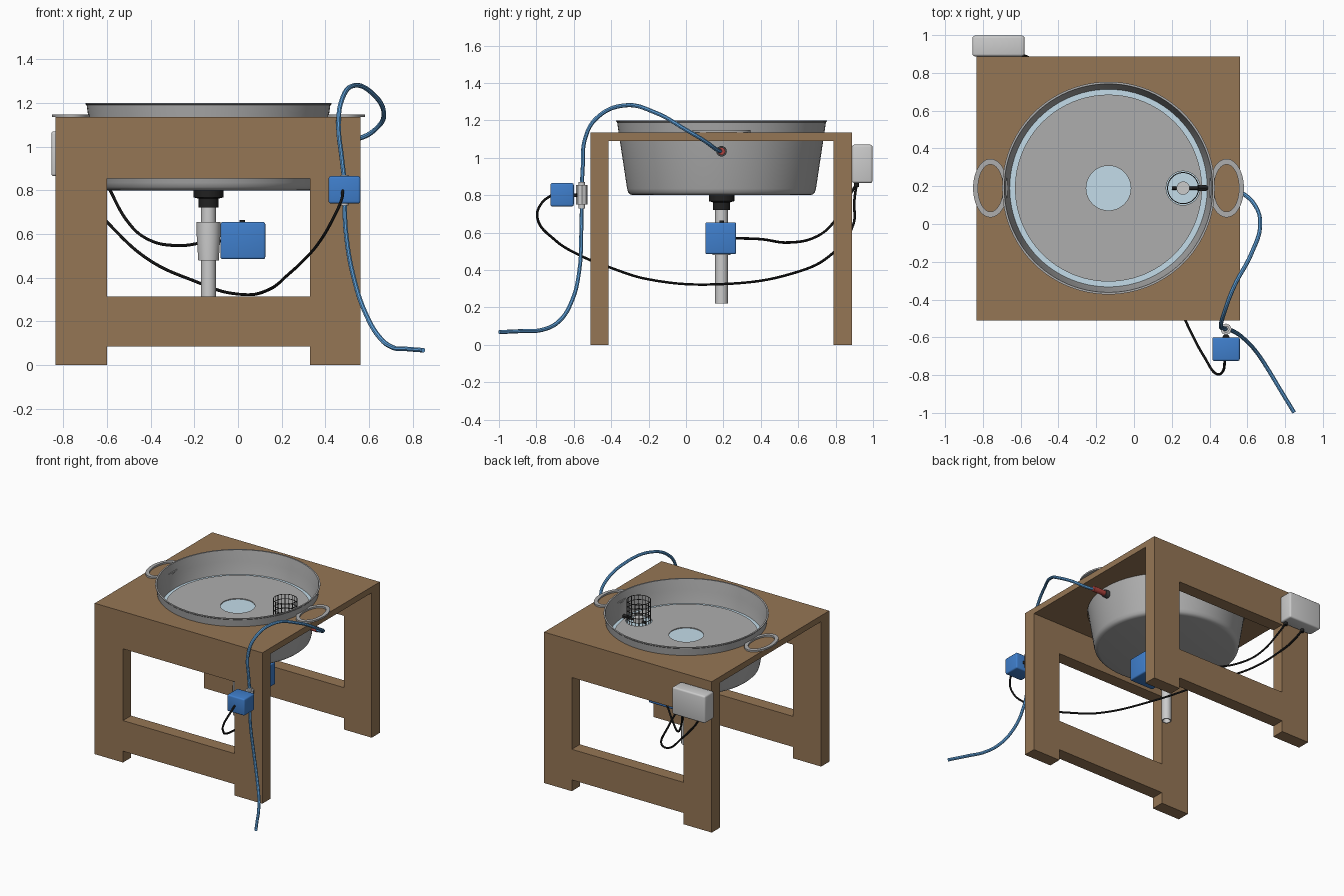
import bpy, bmesh
from math import sin, cos, pi, radians
from mathutils import Matrix, Vector

if "Cube" in bpy.data.objects:
    bpy.data.objects.remove(bpy.data.objects["Cube"])


def material(name, rgb):
    m = bpy.data.materials.new(name)
    m.diffuse_color = (*rgb, 1)
    m.use_nodes = True
    m.node_tree.nodes["Principled BSDF"].inputs["Base Color"].default_value = m.diffuse_color
    return m


WOOD = material("wood", (0.30, 0.18, 0.09))
BLUE = material("blue_plastic", (0.05, 0.21, 0.60))
HOSE = material("hose_blue", (0.12, 0.38, 0.75))
WATER = material("water", (0.55, 0.72, 0.82))
BLACK = material("black_rubber", (0.015, 0.015, 0.015))
DARK = material("dark_wire", (0.06, 0.06, 0.06))
RED = material("red_sleeve", (0.45, 0.06, 0.05))
STEEL = material("steel", (0.42, 0.42, 0.42))
CX, CY = -0.135, 0.19          # basin axis
SX = 0.26                      # strainer axis (same y)


def finish(ob, mat, smooth=True):
    ob.data.materials.clear()
    if mat:
        ob.data.materials.append(mat)
    bpy.ops.object.select_all(action='DESELECT')
    ob.select_set(True)
    bpy.context.view_layer.objects.active = ob
    if ob.type == 'CURVE':
        bpy.ops.object.convert(target='MESH')
        ob = bpy.context.object
    if smooth:
        bpy.ops.object.shade_smooth_by_angle(angle=radians(35))
    return ob


def from_bmesh(name, bm, mat, smooth=True):
    bmesh.ops.recalc_face_normals(bm, faces=bm.faces)
    me = bpy.data.meshes.new(name)
    bm.to_mesh(me)
    bm.free()
    ob = bpy.data.objects.new(name, me)
    bpy.context.collection.objects.link(ob)
    return finish(ob, mat, smooth)


def box(name, lo, hi, mat, bevel=0.0):
    bm = bmesh.new()
    bmesh.ops.create_cube(bm, size=1)
    for v in bm.verts:
        v.co = Vector([l + (h - l) * (c + 0.5) for l, h, c in zip(lo, hi, v.co)])
    if bevel:
        bmesh.ops.bevel(bm, geom=bm.edges[:], offset=bevel, segments=3,
                        profile=0.5, affect='EDGES')
    return from_bmesh(name, bm, mat)


def lathe(name, profile, pos, mat=None, n=32, along_x=False):
    """Spin (radius, height) points about z, or about x when along_x."""
    bm = bmesh.new()
    rings = [[bm.verts.new((r * cos(2 * pi * i / n), r * sin(2 * pi * i / n), z))
              for i in range(n)] for r, z in profile]
    for a, b in zip(rings, rings[1:]):
        for i in range(n):
            j = (i + 1) % n
            bm.faces.new((a[i], a[j], b[j], b[i]))
    bmesh.ops.remove_doubles(bm, verts=bm.verts[:], dist=1e-5)
    rot = Matrix.Rotation(pi / 2, 4, 'Y') if along_x else Matrix()
    bm.transform(Matrix.Translation(pos) @ rot)
    return from_bmesh(name, bm, mat)


def cyl(name, r, z0, z1, pos, mat=None, n=32, along_x=False):
    return lathe(name, [(0, z0), (r, z0), (r, z1), (0, z1)], pos, mat, n, along_x)


def plate(name, loops, thick, matrix, mat):
    """Flat plate from an outline and holes, centred on its own plane."""
    cu = bpy.data.curves.new(name, 'CURVE')
    cu.dimensions = '2D'
    cu.fill_mode = 'BOTH'
    cu.extrude = thick / 2
    for pts in loops:
        s = cu.splines.new('POLY')
        s.points.add(len(pts) - 1)
        for p, (x, y) in zip(s.points, pts):
            p.co = (x, y, 0, 1)
        s.use_cyclic_u = True
    ob = bpy.data.objects.new(name, cu)
    bpy.context.collection.objects.link(ob)
    ob.matrix_world = matrix
    return finish(ob, mat)


def tube(name, paths, r, mat, cyclic=False):
    cu = bpy.data.curves.new(name, 'CURVE')
    cu.dimensions = '3D'
    cu.bevel_depth = r
    cu.bevel_resolution = 2
    cu.resolution_u = 8 if not cyclic else 4
    cu.use_fill_caps = True
    for pts in paths:
        s = cu.splines.new('BEZIER')
        s.bezier_points.add(len(pts) - 1)
        for p, co in zip(s.bezier_points, pts):
            p.co = co
            p.handle_left_type = p.handle_right_type = 'AUTO'
        s.use_cyclic_u = cyclic
    ob = bpy.data.objects.new(name, cu)
    bpy.context.collection.objects.link(ob)
    return finish(ob, mat)


def ellipse(cx, cy, rx, ry, n=64):
    return [(cx + rx * cos(2 * pi * i / n), cy + ry * sin(2 * pi * i / n)) for i in range(n)]


def rect(x0, x1, y0, y1):
    return [(x0, y0), (x1, y0), (x1, y1), (x0, y1)]


# Wooden stand: two window panels and a top with a round cut-out
L, R, WL, WR, TOP = -0.835, 0.56, -0.60, 0.33, 1.135
outline = [(L, 0), (WL, 0), (WL, 0.085), (WR, 0.085), (WR, 0), (R, 0), (R, TOP), (L, TOP)]
for name, y in (("front_panel", -0.462), ("back_panel", 0.838)):
    plate(name, [outline, rect(WL, WR, 0.315, 0.855)], 0.097,
          Matrix.Translation((0, y, 0)) @ Matrix.Rotation(pi / 2, 4, 'X'), WOOD)
plate("table_top", [rect(L, R, -0.4135, 0.7895), ellipse(CX, CY, 0.549, 0.549, 96)],
      0.045, Matrix.Translation((0, 0, TOP - 0.0225)), WOOD)

# Basin with a thin double wall and flat side handles
lathe("basin", [(0, 0.80), (0.47, 0.80), (0.487, 0.804), (0.499, 0.815), (0.505, 0.835),
                (0.548, 1.12), (0.558, 1.19), (0.563, 1.195), (0.563, 1.2), (0.552, 1.2),
                (0.538, 1.12), (0.495, 0.835), (0.48, 0.812), (0, 0.812)],
      (CX, CY, 0), STEEL, 96)
for side, name in ((-1, "left_handle"), (1, "right_handle")):
    x = CX + side * 0.625
    plate(name, [ellipse(x, CY, 0.092, 0.155), ellipse(x, CY, 0.066, 0.125)],
          0.012, Matrix.Translation((0, 0, 1.142)), STEEL)

# Water and the grey disc lying in it
cyl("water", 0.523, 1.024, 1.028, (CX, CY, 0), WATER, 96)
plate("floor_disc", [ellipse(CX, CY, 0.495, 0.495, 96), ellipse(CX, CY, 0.118, 0.118),
                     ellipse(SX, CY, 0.09, 0.09, 32)],
      0.006, Matrix.Translation((0, 0, 1.033)), STEEL)

# Wire strainer with float and inlet arm
N, RC = 20, 0.082
circ = lambda z: [(x, y, z) for x, y in ellipse(SX, CY, RC, RC, 16)]
tube("strainer_rings", [circ(1.02 + 0.034 * k) for k in range(6)], 0.0025, DARK, True)
tube("strainer_wires", [[(x, y, 1.02), (x, y, 1.19)]
                        for x, y in ellipse(SX, CY, RC, RC, N)], 0.002, DARK)
cyl("float", 0.035, 1.0, 1.06, (SX, CY, 0))
cyl("inlet_arm", 0.009, 0.20, 0.46, (0, CY, 1.035), BLACK, 16, True)
cyl("inlet_nut", 0.018, 0.335, 0.385, (0, CY, 1.035), BLACK, 6, True)
cyl("inlet_flange", 0.028, 0.395, 0.43, (0, CY, 1.035), DARK, 24, True)
cyl("inlet_sleeve", 0.02, 0.43, 0.53, (0, CY, 1.035), RED, 24, True)

# Drain: flange, nut, pipe and motor valve
lathe("drain_flange", [(0, 0.80), (0.068, 0.80), (0.068, 0.768), (0.046, 0.762),
                       (0.046, 0.722), (0, 0.722)], (CX, CY, 0), BLACK)
lathe("drain_pipe", [(0.034, 0.74), (0.034, 0.22), (0.027, 0.22), (0.027, 0.74)],
      (CX, CY, 0))
lathe("drain_valve", [(0, 0.655), (0.054, 0.655), (0.054, 0.59), (0.047, 0.48), (0, 0.48)],
      (CX, CY, 0))
box("drain_motor", (-0.08, 0.103, 0.485), (0.125, 0.268, 0.655), BLUE, 0.01)
cyl("motor_knob", 0.012, 0.65, 0.665, (0.02, CY, 0), BLACK, 16)

# Supply valve on the front right leg
box("supply_motor", (0.415, -0.725, 0.74), (0.56, -0.60, 0.865), BLUE, 0.01)
cyl("supply_valve", 0.03, 0.75, 0.855, (0.487, -0.557, 0), None, 8)
cyl("supply_stub", 0.018, 0.73, 0.87, (0.487, -0.557, 0), None, 16)
cyl("supply_coupling", 0.018, -0.01, 0.01, (0.487, -0.6, 0.80), BLACK, 16)

# Control box on the back with two cable glands
box("control_box", (-0.855, 0.888, 0.865), (-0.58, 0.997, 1.07), None, 0.012)
for i, x in enumerate((-0.76, -0.61)):
    cyl(f"cable_gland_{i + 1}", 0.014, 0.845, 0.868, (x, 0.912, 0), BLACK, 12)

# Cables and hoses
tube("drain_cable", [[(0.0, 0.265, 0.57), (-0.13, 0.4, 0.565), (-0.28, 0.55, 0.547),
                      (-0.42, 0.70, 0.58), (-0.5, 0.785, 0.65), (-0.585, 0.875, 0.80),
                      (-0.61, 0.912, 0.86)]], 0.007, BLACK)
tube("supply_cable", [[(-0.76, 0.912, 0.86), (-0.70, 0.90, 0.77), (-0.59, 0.895, 0.645),
                       (-0.42, 0.785, 0.49), (-0.2, 0.58, 0.385), (0.0, 0.2, 0.325),
                       (0.15, -0.2, 0.35), (0.23, -0.41, 0.415), (0.3, -0.57, 0.48),
                       (0.37, -0.70, 0.56), (0.44, -0.795, 0.68), (0.475, -0.77, 0.76),
                       (0.48, -0.72, 0.80)]], 0.007, BLACK)
tube("upper_hose", [[(0.5, CY, 1.035), (0.56, 0.17, 1.04), (0.64, 0.1, 1.09),
                     (0.668, 0.0, 1.15), (0.62, -0.16, 1.24), (0.53, -0.33, 1.28),
                     (0.474, -0.48, 1.21), (0.46, -0.54, 1.1), (0.475, -0.552, 0.95),
                     (0.487, -0.557, 0.85)]], 0.011, HOSE)
tube("lower_hose", [[(0.487, -0.557, 0.75), (0.495, -0.56, 0.6), (0.53, -0.57, 0.4),
                     (0.585, -0.61, 0.235), (0.65, -0.68, 0.125), (0.71, -0.77, 0.08),
                     (0.77, -0.87, 0.074), (0.848, -0.998, 0.068)]], 0.011, HOSE)
